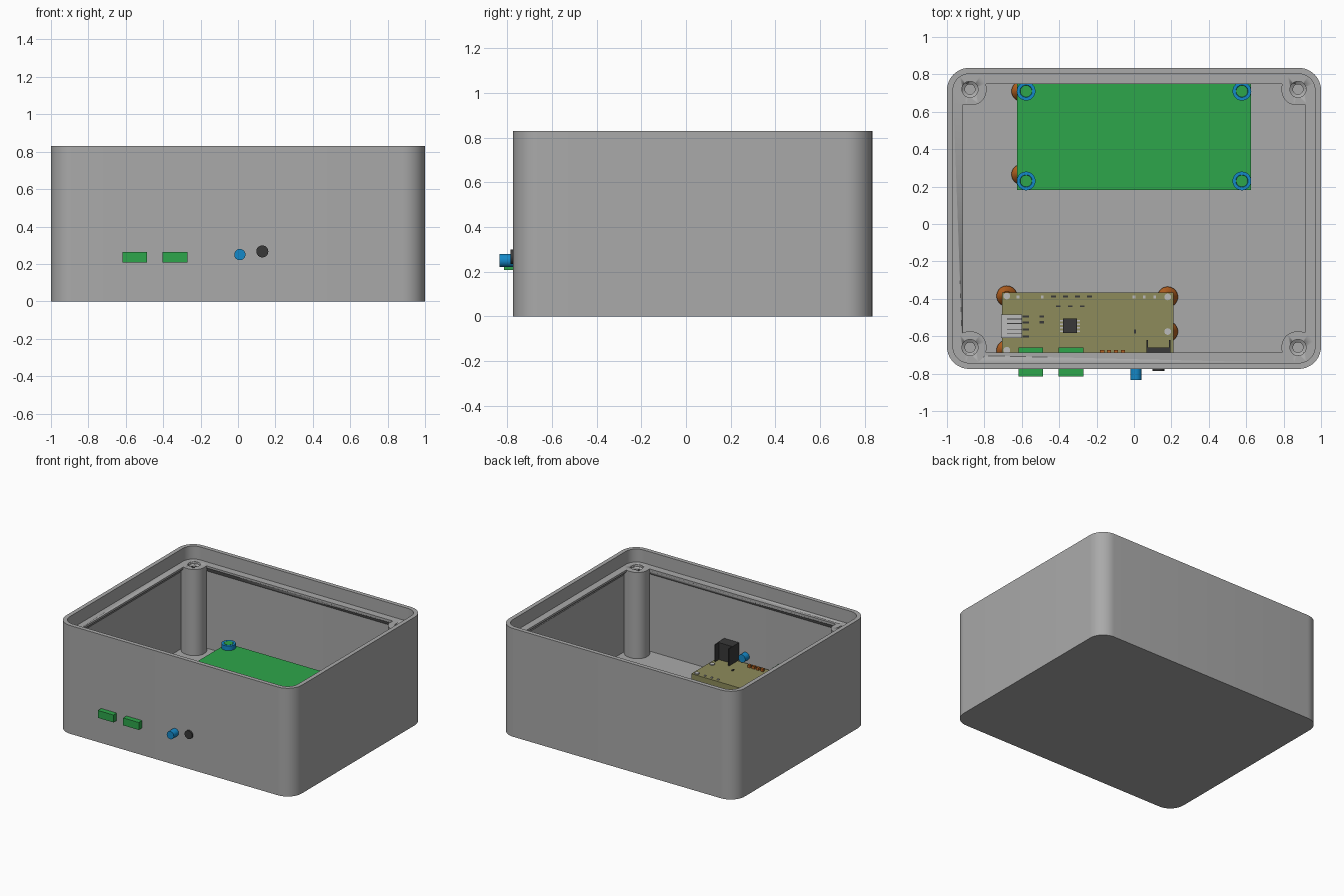
import bpy, bmesh, math
from mathutils import Matrix, Vector

cube = bpy.data.objects.get("Cube")
if cube:
    bpy.data.objects.remove(cube, do_unlink=True)


def material(name, r, g, b):
    m = bpy.data.materials.new(name)
    m.use_nodes = True
    m.diffuse_color = (r, g, b, 1)
    m.node_tree.nodes["Principled BSDF"].inputs["Base Color"].default_value = (r, g, b, 1)
    return m


GREY = material("case grey", .40, .40, .40)
GREEN = material("board green", .027, .38, .07)
BLUE = material("blue plastic", .007, .25, .58)
OLIVE = material("olive board", .27, .26, .105)
ORANGE = material("orange standoff", .46, .12, .015)
BLACK = material("black plastic", .04, .04, .04)
METAL = material("light metal", .5, .5, .5)


def finish(name, bm, mat, smooth=True):
    bmesh.ops.recalc_face_normals(bm, faces=bm.faces)
    me = bpy.data.meshes.new(name)
    bm.to_mesh(me)
    bm.free()
    me.materials.append(mat)
    ob = bpy.data.objects.new(name, me)
    bpy.context.collection.objects.link(ob)
    if smooth:
        bpy.ops.object.select_all(action='DESELECT')
        ob.select_set(True)
        bpy.context.view_layer.objects.active = ob
        bpy.ops.object.shade_smooth_by_angle(angle=math.radians(30))
    return ob


def loft(name, loops, mat):
    """Join equal-length point loops with quads and cap both ends."""
    bm = bmesh.new()
    rings = [[bm.verts.new(p) for p in loop] for loop in loops]
    n = len(rings[0])
    for a, b in zip(rings, rings[1:]):
        for i in range(n):
            j = (i + 1) % n
            bm.faces.new((a[i], a[j], b[j], b[i]))
    bm.faces.new(rings[0])
    bm.faces.new(rings[-1])
    return finish(name, bm, mat)


def rounded(cx, cy, hx, hy, r, z, steps=10):
    pts = []
    for k, (sx, sy) in enumerate(((1, 1), (-1, 1), (-1, -1), (1, -1))):
        for i in range(steps + 1):
            a = math.pi / 2 * (k + i / steps)
            pts.append((cx + sx * (hx - r) + r * math.cos(a),
                        cy + sy * (hy - r) + r * math.sin(a), z))
    return pts


def lathe(name, x, y, profile, mat, n=32):
    """Vertical turned part from (radius, height) pairs."""
    turn = [2 * math.pi * i / n for i in range(n)]
    return loft(name, [[(x + r * math.cos(a), y + r * math.sin(a), z) for a in turn]
                       for r, z in profile], mat)


def box(name, x, y, z, mat):
    bm = bmesh.new()
    size = Vector((x[1] - x[0], y[1] - y[0], z[1] - z[0]))
    mid = Vector((sum(x), sum(y), sum(z))) / 2
    bmesh.ops.create_cube(bm, size=1, matrix=Matrix.Translation(mid) @ Matrix.Diagonal(size.to_4d()))
    return finish(name, bm, mat, False)


def rod(name, x, z, r, y0, y1, mat):
    """Cylinder running front to back."""
    turn = [2 * math.pi * i / 32 for i in range(32)]
    return loft(name, [[(x + r * math.cos(a), y, z + r * math.sin(a)) for a in turn]
                       for y in (y0, y1)], mat)


def cut(target, cutter):
    mod = target.modifiers.new("hole", 'BOOLEAN')
    mod.operation, mod.solver, mod.object = 'DIFFERENCE', 'EXACT', cutter
    bpy.context.view_layer.objects.active = target
    bpy.ops.object.modifier_apply(modifier=mod.name)


# Open case: outer wall, rim, stepped shelf with chamfered underside, floor
YC, HY, FLOOR, SHELF = .03, .805, .07, .73
steps = ((0, .12, 0), (0, .12, .83), (.032, .088, .83), (.032, .088, SHELF),
         (.087, .01, SHELF), (.087, .01, .715), (.035, .085, .662), (.035, .085, FLOOR))
case = loft("case", [rounded(0, YC, 1 - d, HY - d, r, z) for d, r, z in steps], GREY)

# Corner screw posts with countersunk holes
for sx in (-1, 1):
    for sy in (-1, 1):
        px, py = sx * .877, YC + sy * .69
        post = loft("corner_post", [rounded(px, py, .088, .085, .08, z)
                                    for z in (FLOOR - .02, SHELF + .0006)], GREY)
        cutter = lathe("hole_cutter", px, py,
                       ((.043, .76), (.043, .715), (.027, .705), (.027, .4)), GREY)
        cutter.hide_render = True
        cut(case, cutter)
        cut(post, cutter)
        bpy.data.objects.remove(cutter, do_unlink=True)


def standoff(x, y, top):
    lathe("standoff", x, y, ((.055, FLOOR - .005), (.055, FLOOR + .012), (.048, FLOOR + .03),
                             (.032, FLOOR + .05), (.025, top)), ORANGE)


# Rear board with blue collars and standoffs
box("rear_board", (-.625, .625), (.182, .762), (.135, .175), GREEN)
for x in (-.577, .577):
    for y in (.23, .71):
        lathe("collar", x, y, ((.03, .176), (.03, .2), (.033, .21), (.05, .21), (.05, .17)), BLUE)
        lathe("collar_core", x, y, ((.031, .17), (.031, .2105)), GREEN)
for x in (-.6, .56):
    for y in (.265, .71):
        standoff(x, y, .136)

# Front circuit board on standoffs with metal tips
TOP = .205
box("front_board", (-.705, .21), (-.725, -.365), (.155, TOP), OLIVE)
for x, y in ((-.68, -.385), (.18, -.39), (.18, -.575), (-.68, -.675)):
    standoff(x, y, .157)
    lathe("standoff_tip", x, y, ((.018, TOP - .01), (.018, TOP + .006)), METAL, 16)

# Terminal blocks poking through the front wall
for x in (-.552, -.337):
    box("terminal_block", (x - .066, x + .066), (-.815, -.66), (.208, .265), GREEN)

# Round control and audio style socket
rod("control_shaft", .01, .25, .03, -.835, -.69, BLUE)
rod("socket_nose", .13, .267, .032, -.787, -.7, BLACK)
box("socket_body", (.072, .188), (-.75, -.665), (TOP, .33), BLACK)
for x in (.068, .186):
    box("socket_side", (x, x + .008), (-.75, -.62), (TOP, .335), BLACK)
box("socket_top", (.068, .194), (-.75, -.66), (.33, .338), BLACK)

# Side plug: shell with two prongs
box("plug_shell", (-.71, -.6), (-.61, -.485), (TOP, .26), METAL)
for y in (-.575, -.52):
    box("plug_prong", (-.68, -.598), (y - .01, y + .01), (.258, .268), METAL)
    for e in (-.012, .012):
        box("prong_seam", (-.68, -.598), (y + e - .002, y + e + .002), (.258, .264), BLACK)

# Main chip and its legs
box("chip", (-.38, -.305), (-.582, -.506), (TOP, .235), BLACK)
for i in range(4):
    y = -.573 + i * .019
    box("chip_legs", (-.395, -.29), (y - .004, y + .004), (TOP, .213), METAL)


def marks(name, xs, ys, hx, hy, mat, h=.006):
    for x in xs:
        for y in ys:
            box(name, (x - hx, x + hx), (y - hy, y + hy), (TOP - .001, TOP + h), mat)


# Small surface parts
marks("small_part", [-.43 + i * .064 for i in range(4)], [-.388], .013, .006, BLACK)
marks("small_part", [-.405 + i * .064 for i in range(3)], [-.44], .013, .005, BLACK)
marks("small_part", [-.578], [-.495, -.527, -.565, -.602], .017, .005, BLACK)
marks("small_part", [-.493], [-.495, -.525], .013, .006, BLACK)
marks("pin", [-.49, -.62, 0, .055, .11], [-.39], .007, .007, METAL)
marks("pin", [.005], [-.575], .006, .01, BLACK)
marks("orange_pin", [-.17 + i * .037 for i in range(4)], [-.685], .011, .01, ORANGE, .02)
